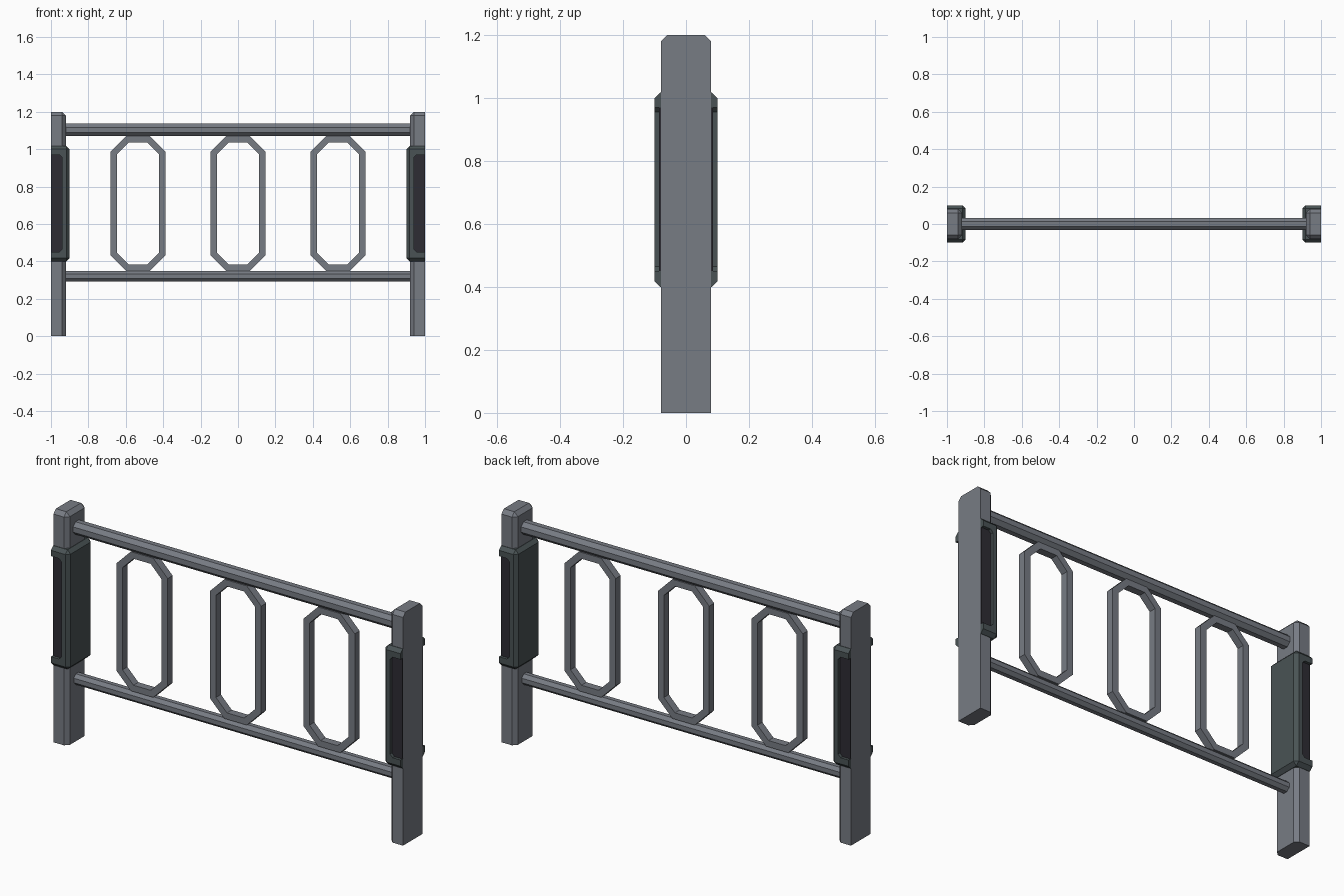
import bpy, bmesh, math
from mathutils import Matrix

cube = bpy.data.objects.get("Cube")
if cube:
    bpy.data.objects.remove(cube, do_unlink=True)


def material(name, rgb):
    m = bpy.data.materials.new(name)
    m.use_nodes = True
    m.diffuse_color = (*rgb, 1)
    m.node_tree.nodes["Principled BSDF"].inputs["Base Color"].default_value = (*rgb, 1)
    return m


STEEL = material("grey_steel", (0.185, 0.2, 0.23))
CASING = material("dark_green_grey", (0.067, 0.086, 0.09))
PANEL = material("near_black_panel", (0.027, 0.025, 0.034))


def finish(bm, name, mat):
    bmesh.ops.recalc_face_normals(bm, faces=bm.faces)
    mesh = bpy.data.meshes.new(name)
    bm.to_mesh(mesh)
    bm.free()
    obj = bpy.data.objects.new(name, mesh)
    bpy.context.collection.objects.link(obj)
    mesh.materials.append(mat)
    return obj


def prism(name, outline, y0, y1, mat):
    """Extrude an x-z outline from y0 to y1."""
    bm = bmesh.new()
    face = bm.faces.new([bm.verts.new((x, y0, z)) for x, z in outline])
    new = bmesh.ops.extrude_face_region(bm, geom=[face], use_keep_orig=True)["geom"]
    for v in new:
        if isinstance(v, bmesh.types.BMVert):
            v.co.y = y1
    return finish(bm, name, mat)


def bevelled_box(name, side, inner, half_y, z0, z1, bevel, mat, flat_base):
    """Box against the outer plane |x| = 1; edges on that plane stay sharp."""
    bm = bmesh.new()
    bmesh.ops.create_cube(bm, size=1)
    for v in bm.verts:
        v.co.x = side * (1 if v.co.x > 0 else inner)
        v.co.y *= 2 * half_y
        v.co.z = z1 if v.co.z > 0 else z0
    bmesh.ops.recalc_face_normals(bm, faces=bm.faces)
    bm.normal_update()

    def soft(e):
        a, b = (v.co for v in e.verts)
        outer = abs(a.x) > 0.99 and abs(b.x) > 0.99
        base = max(a.z, b.z) < z0 + 0.001
        return not outer and not (flat_base and base)

    edges = [e for e in bm.edges if soft(e)]
    bmesh.ops.bevel(bm, geom=edges, offset=bevel, segments=1, profile=0.5, affect='EDGES')
    return finish(bm, name, mat)


def cut(obj, cutter):
    mod = obj.modifiers.new("cut", 'BOOLEAN')
    mod.operation = 'DIFFERENCE'
    mod.solver = 'EXACT'
    mod.object = cutter
    bpy.context.view_layer.objects.active = obj
    bpy.ops.object.modifier_apply(modifier=mod.name)
    bpy.data.objects.remove(cutter, do_unlink=True)


def slot(side, outer):
    """Slot outline with clipped inner corners, open to the outside."""
    pts = [(outer, 0.45), (0.955, 0.45), (0.94, 0.465),
           (0.94, 0.955), (0.955, 0.97), (outer, 0.97)]
    return [(side * x, z) for x, z in pts]


# Posts, each with a wrapped casing and recessed panels front and back
for side, label in ((1, "left"), (-1, "right")):
    bevelled_box(label + "_post", side, 0.92, 0.08, 0, 1.2, 0.02, STEEL, True)
    casing = bevelled_box(label + "_casing", side, 0.9, 0.1, 0.4, 1.018, 0.018, CASING, False)
    core = [(side * x, z) for x, z in ((0.945, 0.3), (1.1, 0.3), (1.1, 1.1), (0.945, 1.1))]
    cut(casing, prism("core_cutter", core, -0.08, 0.08, CASING))
    for face, end in ((-1, "front"), (1, "back")):
        cut(casing, prism("slot_cutter", slot(side, 1.1), face * 0.079, face * 0.12, CASING))
        prism(f"{label}_{end}_panel", slot(side, 0.9995), face * 0.079, face * 0.085, PANEL)

# Octagonal rails between the posts
for name, z, half in (("top_rail", 1.103, 0.033), ("bottom_rail", 0.321, 0.028)):
    bm = bmesh.new()
    radius = half / math.cos(math.pi / 8)
    bmesh.ops.create_cone(bm, cap_ends=True, segments=8, radius1=radius, radius2=radius, depth=1.86)
    turn = Matrix.Rotation(math.pi / 2, 4, 'Y') @ Matrix.Rotation(math.pi / 8, 4, 'Z')
    bmesh.ops.transform(bm, verts=bm.verts, matrix=Matrix.Translation((0, 0, z)) @ turn)
    finish(bm, name, STEEL)


def octagon(bm, x0, y, w, h, c):
    """Loop of vertices: a rectangle with corners clipped by c."""
    half = [(w - c, -h), (w, c - h), (w, h - c), (w - c, h)]
    loop = half + [(-x, -z) for x, z in half]
    return [bm.verts.new((x0 + x, y, 0.71 + z)) for x, z in loop]


# Long octagonal rings between the rails
for i, name in enumerate(("right_ring", "centre_ring", "left_ring")):
    bm = bmesh.new()
    x0 = (i - 1) * 0.535
    outer, inner = (0.147, 0.36, 0.083), (0.112, 0.327, 0.063)
    loops = [octagon(bm, x0, y, *size)
             for y, size in ((-0.02, outer), (0.02, outer), (0.02, inner), (-0.02, inner))]
    for a, b in zip(loops, loops[1:] + loops[:1]):
        for k in range(8):
            n = (k + 1) % 8
            bm.faces.new((a[k], a[n], b[n], b[k]))
    finish(bm, name, STEEL)
